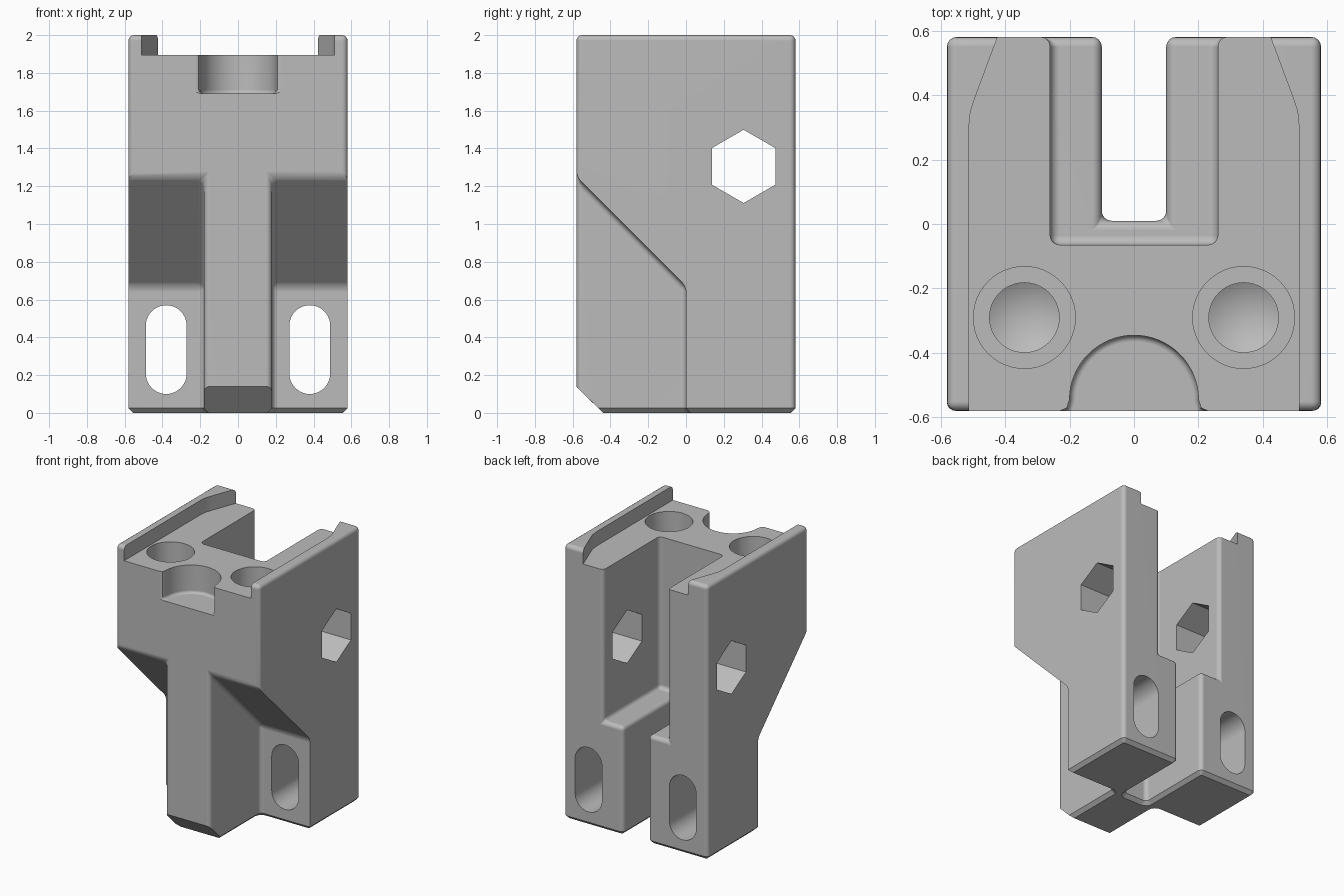
import bpy, bmesh, math

if "Cube" in bpy.data.objects:
    bpy.data.objects.remove(bpy.data.objects["Cube"])

grey = bpy.data.materials.new("plain_grey")
grey.diffuse_color = (0.5, 0.5, 0.5, 1)
grey.use_nodes = True
grey.node_tree.nodes["Principled BSDF"].inputs["Base Color"].default_value = grey.diffuse_color


def to_object(name, bm):
    bmesh.ops.recalc_face_normals(bm, faces=bm.faces[:])
    mesh = bpy.data.meshes.new(name)
    bm.to_mesh(mesh)
    bm.free()
    ob = bpy.data.objects.new(name, mesh)
    bpy.context.collection.objects.link(ob)
    mesh.materials.append(grey)
    return ob


def prism(name, pts, axis, lo, hi, floor_bevel=0):
    """Extrude a 2D outline along an axis."""
    place = {"x": lambda a, b, h: (h, a, b),
             "y": lambda a, b, h: (a, h, b),
             "z": lambda a, b, h: (a, b, h)}[axis]
    bm = bmesh.new()
    low = [bm.verts.new(place(a, b, lo)) for a, b in pts]
    high = [bm.verts.new(place(a, b, hi)) for a, b in pts]
    n = len(pts)
    floor = bm.faces.new(low)
    bm.faces.new(high)
    for i in range(n):
        j = (i + 1) % n
        bm.faces.new((low[i], low[j], high[j], high[i]))
    if floor_bevel:
        bmesh.ops.recalc_face_normals(bm, faces=bm.faces[:])
        bmesh.ops.bevel(bm, geom=list(floor.edges), offset=floor_bevel, segments=4,
                        profile=0.5, affect='EDGES', clamp_overlap=False)
    return to_object(name, bm)


def box(name, x0, x1, y0, y1, z0, z1):
    return prism(name, [(x0, y0), (x1, y0), (x1, y1), (x0, y1)], "z", z0, z1)


def lathe(name, cx, cy, profile, sides=48):
    """Closed solid of revolution; profile runs from tip (radius 0) to rim."""
    bm = bmesh.new()
    tip = bm.verts.new((cx, cy, profile[0][1]))
    rings = [[bm.verts.new((cx + r * math.cos(math.tau * i / sides),
                            cy + r * math.sin(math.tau * i / sides), z))
              for i in range(sides)] for r, z in profile[1:]]
    for i in range(sides):
        j = (i + 1) % sides
        bm.faces.new((tip, rings[0][j], rings[0][i]))
        for a, b in zip(rings, rings[1:]):
            bm.faces.new((a[i], a[j], b[j], b[i]))
    bm.faces.new(rings[-1])
    return to_object(name, bm)


def cut(body, cutter):
    cutter.hide_render = True
    mod = body.modifiers.new("cut", 'BOOLEAN')
    mod.operation, mod.solver, mod.object = 'DIFFERENCE', 'EXACT', cutter
    bpy.context.view_layer.objects.active = body
    bpy.ops.object.modifier_apply(modifier=mod.name)
    bpy.data.objects.remove(cutter)


def arc(cx, cy, r, a0, a1, n):
    return [(cx + r * math.cos(math.radians(a0 + (a1 - a0) * i / n)),
             cy + r * math.sin(math.radians(a0 + (a1 - a0) * i / n))) for i in range(n + 1)]


# main block with undercut front corners and the stepped rear slot
S = 0.58
body = box("clamp_body", -S, S, -S, S, 0, 2)
undercut = [(0, -0.1), (0, 0.67), (-0.7, 1.37), (-0.7, -0.1)]
for lo, hi in ((0.18, 0.8), (-0.8, -0.18)):
    cut(body, prism("undercut", undercut, "x", lo, hi))
cut(body, box("wide_slot", -0.26, 0.26, -0.065, 0.8, 0.79, 2.2))
cut(body, box("narrow_slot", -0.1, 0.1, 0.01, 0.8, -0.2, 2.2))

# rounded edges, then a flat chamfer around the foot
bm = bmesh.new()
bm.from_mesh(body.data)
bmesh.ops.remove_doubles(bm, verts=bm.verts[:], dist=1e-5)
bmesh.ops.dissolve_limit(bm, angle_limit=0.02, verts=bm.verts[:], edges=bm.edges[:])


def on_floor(e):
    return all(abs(v.co.z) < 1e-4 for v in e.verts)


def sharp_outer(e):
    return all(abs(v.co.x) > 0.57 and v.co.y < 0.01 and v.co.z < 1.26 for v in e.verts)


def creased(e):
    return len(e.link_faces) == 2 and e.calc_face_angle() > 0.1


edges = [e for e in bm.edges if creased(e) and not on_floor(e) and not sharp_outer(e)]
bmesh.ops.bevel(bm, geom=edges, offset=0.03, segments=4, profile=0.5,
                affect='EDGES', clamp_overlap=True)
edges = [e for e in bm.edges if creased(e) and on_floor(e)]
bmesh.ops.bevel(bm, geom=edges, offset=0.025, segments=1, profile=0.5,
                affect='EDGES', clamp_overlap=False)
bm.to_mesh(body.data)
bm.free()

# sloped toe of the centre spine
cut(body, prism("toe", [(-0.7, 0.26), (-0.7, -0.1), (-0.34, -0.1)], "x", -0.3, 0.3))

# sunken top between two rails that flare inward at the back
right = [(0.512, -0.7), (0.512, 0.3), (0.507, 0.35), (0.49, 0.4), (0.423, 0.58), (0.378, 0.7)]
cut(body, prism("top_channel", right + [(-x, y) for x, y in reversed(right)], "z", 1.895, 2.2))

# half-round pocket at the front of the top
pocket = ([(0.23, -0.7), (0.23, -0.58), (0.208, -0.57)] + arc(0, -0.545, 0.2, 0, 180, 32)
          + [(-0.208, -0.57), (-0.23, -0.58), (-0.23, -0.7)])
cut(body, prism("pocket", pocket, "z", 1.69, 2.2, floor_bevel=0.02))

# stepped drill holes and long slots on both sides
for s in (-1, 1):
    cut(body, lathe("drill_hole", s * 0.34, -0.29,
                    [(0, 1.14), (0.108, 1.2), (0.108, 1.45), (0.158, 1.45), (0.158, 2.2)]))
    oblong = arc(s * 0.38, 0.462, 0.108, 0, 180, 20) + arc(s * 0.38, 0.208, 0.108, 180, 360, 20)
    cut(body, prism("strap_slot", oblong, "y", -0.1, 0.8))

# hexagonal cross hole
cut(body, prism("hex_hole", arc(0.305, 1.305, 0.194, 30, 330, 5), "x", -0.9, 0.9))

# shading
bpy.ops.object.select_all(action='DESELECT')
body.select_set(True)
bpy.context.view_layer.objects.active = body
bpy.ops.object.shade_smooth_by_angle(angle=math.radians(35))
weighted = body.modifiers.new("weighted_normals", 'WEIGHTED_NORMAL')
weighted.keep_sharp = True
